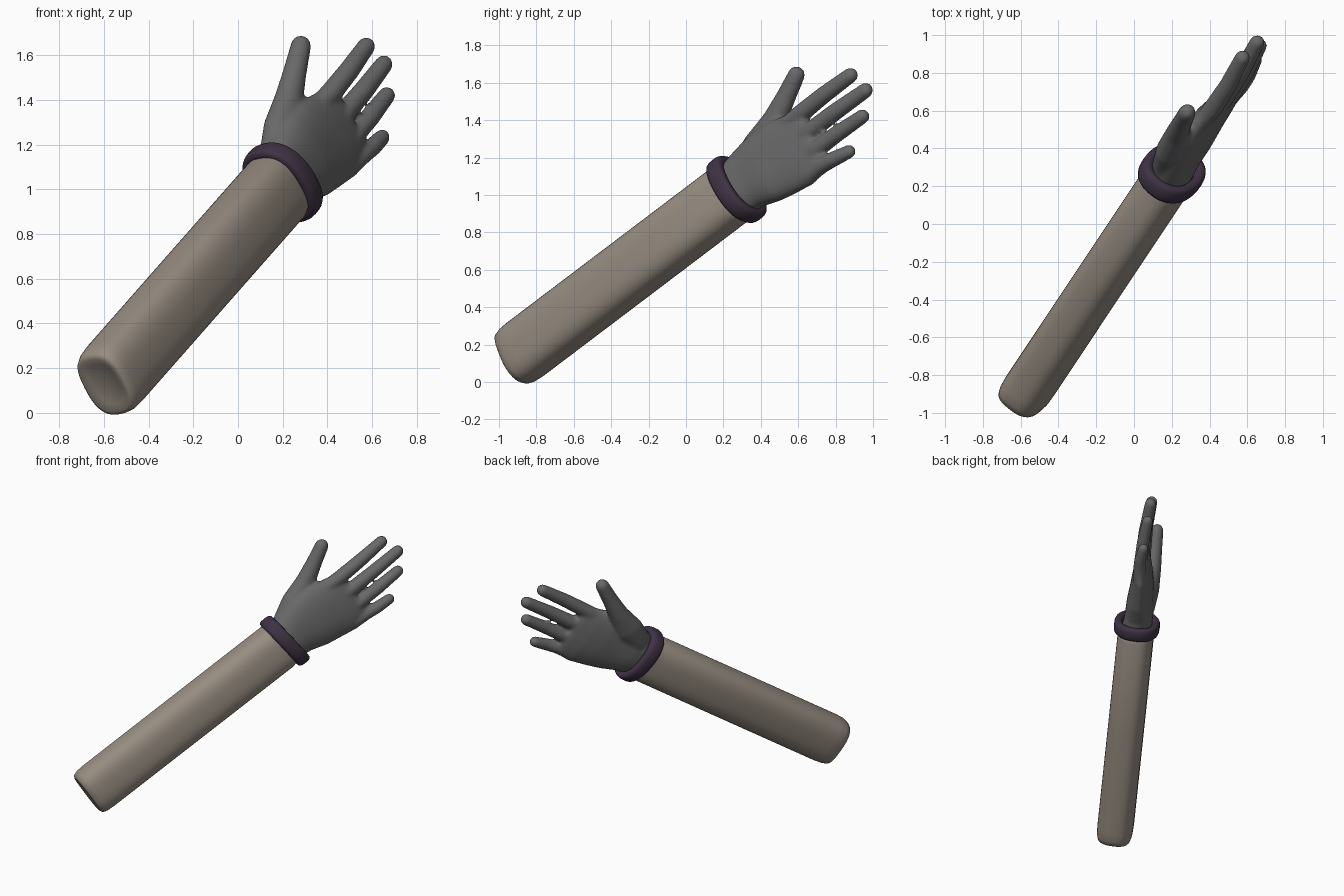
import bpy, bmesh, math
from mathutils import Matrix, Vector

if "Cube" in bpy.data.objects:
    bpy.data.objects.remove(bpy.data.objects["Cube"])

# Arm frame: along the arm, across the palm, out of the back of the hand
along = Vector((0.459, 0.712, 0.531)).normalized()
across = Vector((0.426, 0.345, -0.831))
across = (across - along * across.dot(along)).normalized()
back = across.cross(along)
if back.x < 0:
    back = -back
WRIST = Vector((0.2, 0.27, 1.03))


def material(name, color):
    m = bpy.data.materials.new(name)
    m.use_nodes = True
    m.diffuse_color = (*color, 1)
    bsdf = m.node_tree.nodes["Principled BSDF"]
    bsdf.inputs["Base Color"].default_value = (*color, 1)
    bsdf.inputs["Roughness"].default_value = 0.7
    return m


def ring(bm, station, tilt, power, n):
    """Superellipse ring; station = along, across, back, half width, half depth."""
    u, v, w, p, t = station
    verts = []
    for i in range(n):
        a = math.tau * i / n
        c, s = math.cos(a), math.sin(a)
        x = p * math.copysign(abs(c) ** (2 / power), c)
        y = t * math.copysign(abs(s) ** (2 / power), s)
        pos = (along * (u - x * math.sin(tilt))
               + across * (v + x * math.cos(tilt)) + back * (w + y))
        verts.append(bm.verts.new(WRIST + pos))
    return verts


def loft(bm, stations, tilt=0, power=2, n=32, closed=False):
    rings = [ring(bm, s, tilt, power, n) for s in stations]
    pairs = list(zip(rings, rings[1:]))
    if closed:
        pairs.append((rings[-1], rings[0]))
    else:
        bm.faces.new(rings[0])
        bm.faces.new(rings[-1])
    for r, q in pairs:
        for i in range(n):
            j = (i + 1) % n
            bm.faces.new((r[i], r[j], q[j], q[i]))


def digit(bm, stations):
    """Tube through the stations with a round tip."""
    s, e = stations[-2], stations[-1]
    tilt = math.atan2(e[1] - s[1], e[0] - s[0])
    tip = []
    for k in range(1, 6):
        a = math.radians(k * 16)
        d = e[3] * math.sin(a)
        tip.append((e[0] + d * math.cos(tilt), e[1] + d * math.sin(tilt), e[2],
                    e[3] * math.cos(a), e[4] * math.cos(a)))
    loft(bm, stations + tip, tilt, n=20)


def finish(bm, name, mat):
    bmesh.ops.recalc_face_normals(bm, faces=bm.faces)
    me = bpy.data.meshes.new(name)
    bm.to_mesh(me)
    bm.free()
    me.materials.append(mat)
    for f in me.polygons:
        f.use_smooth = True
    ob = bpy.data.objects.new(name, me)
    bpy.context.collection.objects.link(ob)
    return ob


sleeve_mat = material("warm grey cloth", (0.31, 0.265, 0.22))
cuff_mat = material("dark purple", (0.05, 0.032, 0.058))
glove_mat = material("dark grey", (0.14, 0.14, 0.14))

# Sleeve: long rounded bar with softened closed end
bm = bmesh.new()
W, T = 0.172, 0.128
loft(bm, [(-1.69, 0, -0.02, W * 0.6, T * 0.6),
          (-1.705, 0, -0.02, W * 0.8, T * 0.8),
          (-1.695, 0, -0.02, W * 0.92, T * 0.92),
          (-1.66, 0, -0.02, W * 0.98, T * 0.98),
          (-1.6, 0, -0.02, W, T),
          (-0.8, 0, -0.01, W, T),
          (-0.06, 0, 0, W, T),
          (0, 0, 0, W * 0.9, T * 0.9)], power=2.7, n=40)
finish(bm, "sleeve", sleeve_mat)

# Cuff: thick rounded oval band
bm = bmesh.new()
band = []
for k in range(16):
    a = math.tau * k / 16
    c, s = math.cos(a), math.sin(a)
    h = 0.05 * math.copysign(abs(s) ** 0.7, s)
    r = 0.03 * math.copysign(abs(c) ** 0.7, c)
    band.append((h, 0, 0, 0.178 + r, 0.133 + r))
loft(bm, band, tilt=math.radians(-6), power=2.3, n=48, closed=True)
finish(bm, "cuff", cuff_mat)

# Gloved hand: palm, four fingers and thumb fused together
bm = bmesh.new()
loft(bm, [(-0.02, 0, 0, 0.155, 0.105),
          (0.1, -0.01, -0.005, 0.18, 0.1),
          (0.22, 0, 0, 0.21, 0.092),
          (0.33, 0.01, 0, 0.222, 0.082),
          (0.45, 0.035, 0.005, 0.218, 0.068),
          (0.54, 0.04, 0.012, 0.205, 0.052),
          (0.575, 0.04, 0.015, 0.18, 0.04)], power=2.2, n=40)
# base across, tip along, tip across, radius
for base, end, tip, r in [(-0.125, 0.93, -0.138, 0.047),
                          (-0.005, 0.98, -0.009, 0.047),
                          (0.107, 0.9, 0.107, 0.045),
                          (0.205, 0.74, 0.23, 0.042)]:
    mid = (0.54 + end) / 2
    digit(bm, [(0.45, base, 0.01, r, r),
               (0.56, base, 0.02, r * 1.05, r * 1.1),
               (mid, (base + tip) / 2, 0.022, r, r),
               (end, tip, 0.008, r * 0.88, r * 0.88)])
digit(bm, [(0.08, -0.09, -0.03, 0.09, 0.075),
           (0.22, -0.155, -0.045, 0.1, 0.075),
           (0.36, -0.23, -0.05, 0.068, 0.062),
           (0.48, -0.3, -0.047, 0.054, 0.052),
           (0.59, -0.365, -0.043, 0.047, 0.046)])
hand = finish(bm, "hand", glove_mat)
fuse = hand.modifiers.new("fuse", "REMESH")
fuse.mode = "VOXEL"
fuse.voxel_size = 0.011
fuse.use_smooth_shade = True
soft = hand.modifiers.new("soften", "SMOOTH")
soft.factor = 0.5
soft.iterations = 8
